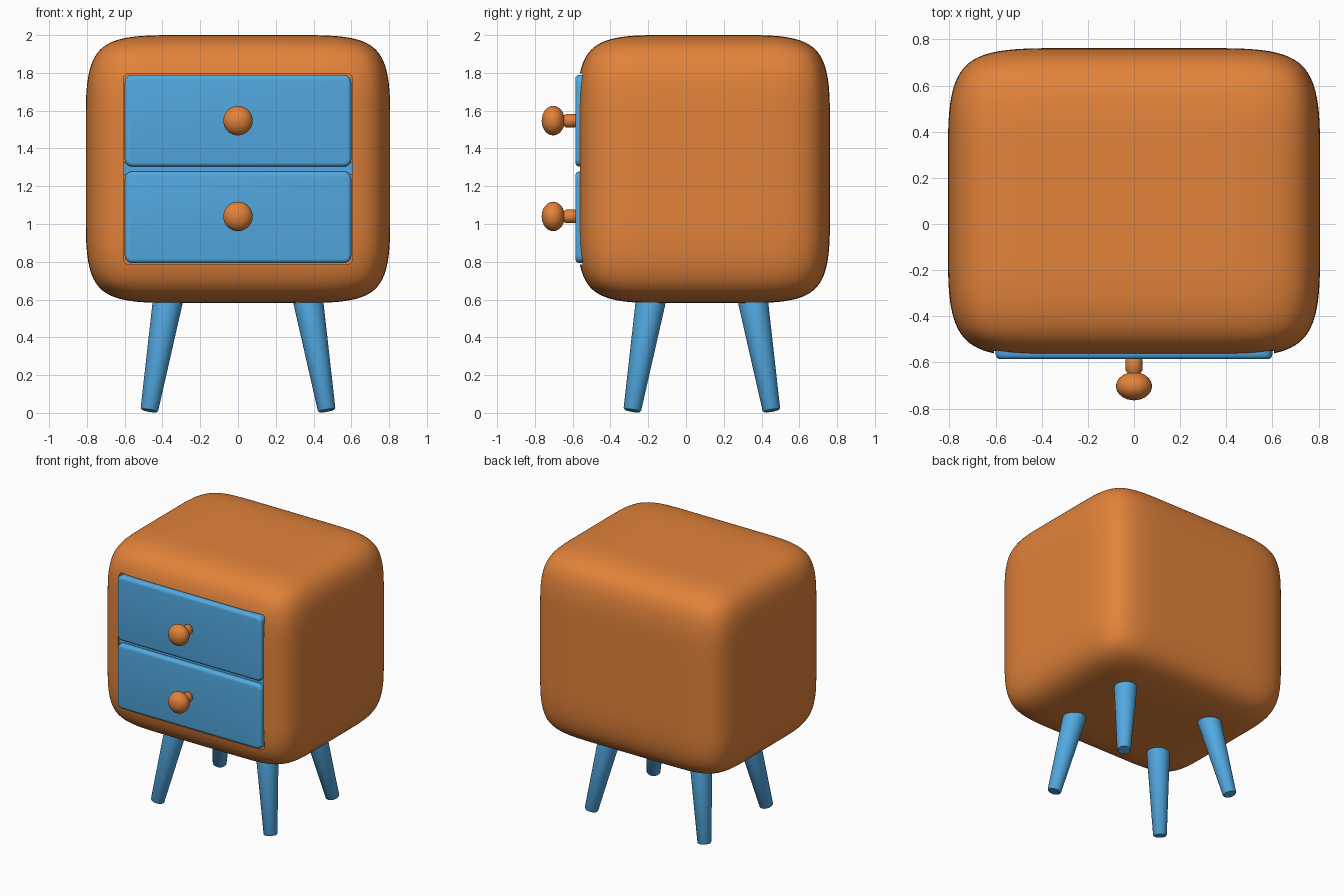
import bpy, bmesh, math
from mathutils import Vector

if "Cube" in bpy.data.objects:
    bpy.data.objects.remove(bpy.data.objects["Cube"])


def material(name, rgb):
    m = bpy.data.materials.new(name)
    m.diffuse_color = (*rgb, 1)
    m.use_nodes = True
    m.node_tree.nodes["Principled BSDF"].inputs["Base Color"].default_value = m.diffuse_color
    return m


ORANGE = material("warm orange", (0.76, 0.225, 0.042))
BLUE = material("sky blue", (0.085, 0.40, 0.76))
CY = 0.092   # middle of the cabinet in y
LEG_Y = 0.084  # middle of the legs in y


def activate(ob):
    bpy.ops.object.select_all(action='DESELECT')
    ob.select_set(True)
    bpy.context.view_layer.objects.active = ob


def smooth(ob, angle=40):
    activate(ob)
    bpy.ops.object.shade_smooth_by_angle(angle=math.radians(angle))


def from_bmesh(name, bm, mat):
    me = bpy.data.meshes.new(name)
    bmesh.ops.recalc_face_normals(bm, faces=bm.faces)
    bm.to_mesh(me)
    bm.free()
    ob = bpy.data.objects.new(name, me)
    bpy.context.collection.objects.link(ob)
    me.materials.append(mat)
    return ob


def box(name, lo, hi, mat, corner=0.0, edge=0.0):
    """Box with rounded corners in the front outline and a softened front rim."""
    bm = bmesh.new()
    bmesh.ops.create_cube(bm, size=1)
    for v in bm.verts:
        v.co = Vector([(a + b) / 2 + c * (b - a) for a, b, c in zip(lo, hi, v.co)])
    if corner:
        along_y = [e for e in bm.edges
                   if abs(e.verts[0].co.y - e.verts[1].co.y) > 1e-4]
        bmesh.ops.bevel(bm, geom=along_y, offset=corner, segments=5,
                        profile=0.5, affect='EDGES')
    if edge:
        rim = [e for e in bm.edges if all(abs(v.co.y - lo[1]) < 1e-5 for v in e.verts)]
        bmesh.ops.bevel(bm, geom=rim, offset=edge, segments=4,
                        profile=0.5, affect='EDGES')
    return from_bmesh(name, bm, mat)


def lathe(name, profile, origin, axis, mat, sides=32):
    """Spin (radius, height) points around an axis."""
    bm = bmesh.new()
    rot = Vector(axis).to_track_quat('Z', 'Y')
    rings = []
    for r, h in profile:
        rings.append([bm.verts.new(Vector(origin) + rot @ Vector(
            (r * math.cos(a), r * math.sin(a), h)))
            for a in (2 * math.pi * i / sides for i in range(sides))])
    for p, q in zip(rings, rings[1:]):
        for i in range(sides):
            j = (i + 1) % sides
            bm.faces.new((p[i], p[j], q[j], q[i]))
    bm.faces.new(rings[0])
    bm.faces.new(rings[-1])
    ob = from_bmesh(name, bm, mat)
    smooth(ob)
    return ob


# Cabinet: pillowy subdivided box
half = Vector((0.806, 0.67, 0.709))
centre = Vector((0, CY, 1.291))
bm = bmesh.new()
bmesh.ops.create_cube(bm, size=2)
bmesh.ops.subdivide_edges(bm, edges=bm.edges[:], cuts=2, use_grid_fill=True)
for v in bm.verts:
    v.co = centre + Vector([math.copysign(h if abs(c) > 0.9 else h - 0.46, c)
                            for c, h in zip(v.co, half)])
body = from_bmesh("cabinet", bm, ORANGE)
sub = body.modifiers.new("round", 'SUBSURF')
sub.levels = sub.render_levels = 4

# Recess for the drawers
cutter = box("recess_cutter", (-0.606, -0.9, 0.785), (0.606, -0.5, 1.798), ORANGE, 0.03)
cutter.hide_render = True
cut = body.modifiers.new("recess", 'BOOLEAN')
cut.operation = 'DIFFERENCE'
cut.solver = 'EXACT'
cut.object = cutter
activate(body)
for m in ("round", "recess"):
    bpy.ops.object.modifier_apply(modifier=m)
bpy.data.objects.remove(cutter)
smooth(body)

# Divider between the drawers
box("drawer_divider", (-0.606, -0.55, 1.263), (0.606, -0.49, 1.325), BLUE)

# Drawers with knobs
for name, z0, z1, zk in (("upper", 1.304, 1.79, 1.547), ("lower", 0.793, 1.278, 1.04)):
    drawer = box(name + "_drawer", (-0.6, -0.586, z0), (0.6, -0.49, z1),
                 BLUE, 0.04, 0.022)
    smooth(drawer)
    lathe(name + "_knob_stem", [(0.03, 0), (0.036, 0.008), (0.036, 0.055), (0.028, 0.066),
                                (0.028, 0.1)], (0, -0.58, zk), (0, -1, 0), ORANGE, 24)
    ball = [(max(0.078 * math.sin(t), 0.0008), -0.061 * math.cos(t))
            for t in (math.pi * i / 16 for i in range(17))]
    lathe(name + "_knob", ball, (0, -0.703, zk), (0, -1, 0), ORANGE)

# Splayed tapered legs
for sx, side in ((-1, "left"), (1, "right")):
    for sy, end in ((-1, "front"), (1, "back")):
        foot = Vector((sx * 0.47, LEG_Y + sy * 0.369, 0.012))
        top = Vector((sx * 0.367, LEG_Y + sy * 0.266, 0.62))
        length = (top - foot).length
        lathe(f"{end}_{side}_leg", [(0.041, 0), (0.047, 0.007), (0.081, length)],
              foot, top - foot, BLUE)
